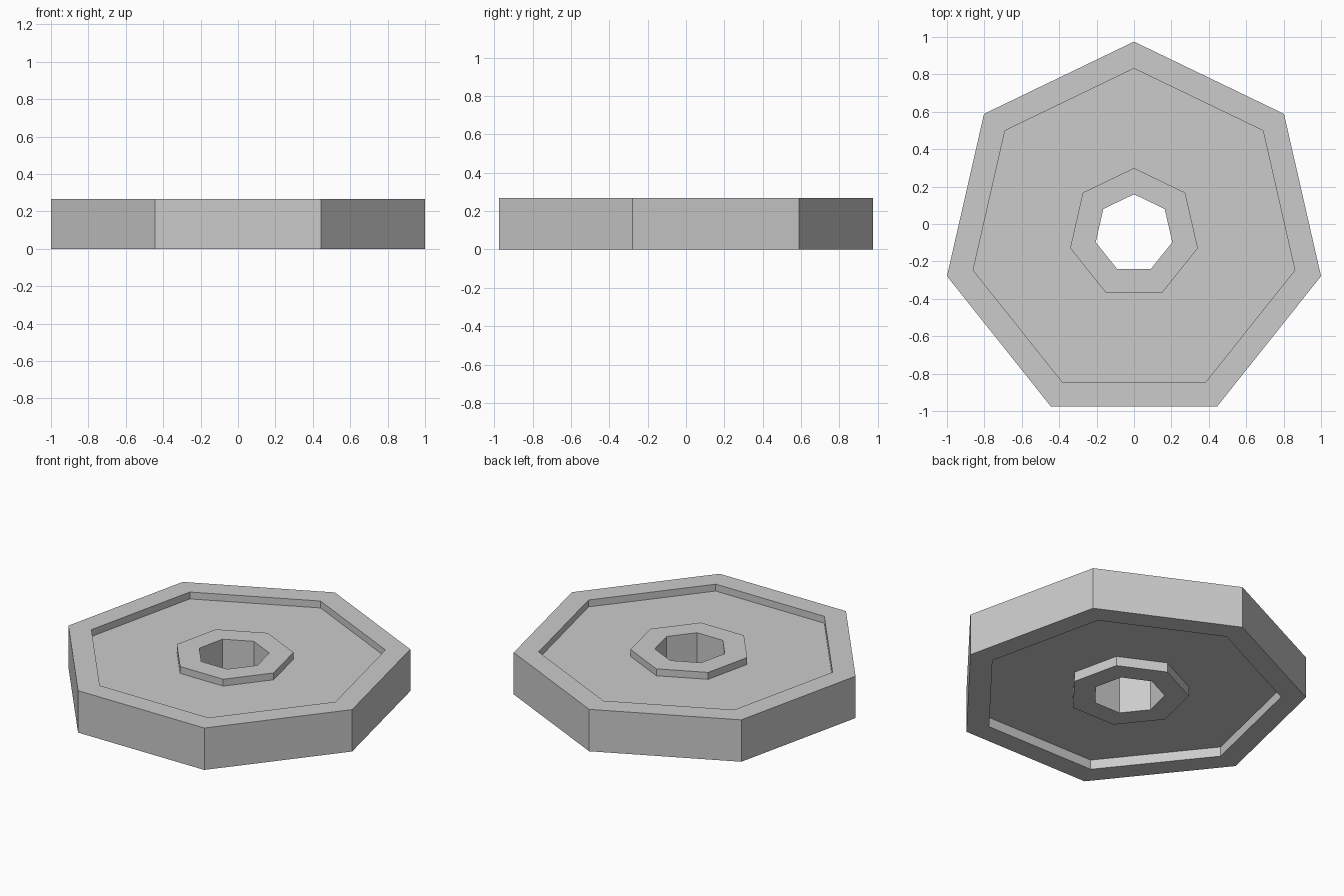
import bpy, bmesh
from math import sin, cos, pi

if "Cube" in bpy.data.objects:
    bpy.data.objects.remove(bpy.data.objects["Cube"])

SIDES = 7
R_OUT, R_RIM, R_HUB, R_BORE = 1.0257, 0.882, 0.35, 0.21
H, TOP_RECESS, BOTTOM_RECESS = 0.267, 0.044, 0.061
CENTRE_Y = 0.975 - R_OUT   # bounding box centred on y = 0

# Closed cross-section (radius, z): bore, hub, recessed web, rim
top, low = H - TOP_RECESS, BOTTOM_RECESS
profile = [
    (R_OUT, 0), (R_OUT, H), (R_RIM, H), (R_RIM, top), (R_HUB, top), (R_HUB, H),
    (R_BORE, H), (R_BORE, 0), (R_HUB, 0), (R_HUB, low), (R_RIM, low), (R_RIM, 0),
]

# Sweep the cross-section around seven flat sides, one corner towards +y
bm = bmesh.new()
rings = []
for i in range(SIDES):
    a = pi / 2 + 2 * pi * i / SIDES
    rings.append([bm.verts.new((r * cos(a), r * sin(a) + CENTRE_Y, z)) for r, z in profile])
for i in range(SIDES):
    a, b = rings[i], rings[(i + 1) % SIDES]
    for j in range(len(profile)):
        k = (j + 1) % len(profile)
        bm.faces.new((a[j], b[j], b[k], a[k]))
bmesh.ops.recalc_face_normals(bm, faces=bm.faces)

mesh = bpy.data.meshes.new("seven_sided_wheel")
bm.to_mesh(mesh)
bm.free()
wheel = bpy.data.objects.new("seven_sided_wheel", mesh)
bpy.context.collection.objects.link(wheel)
